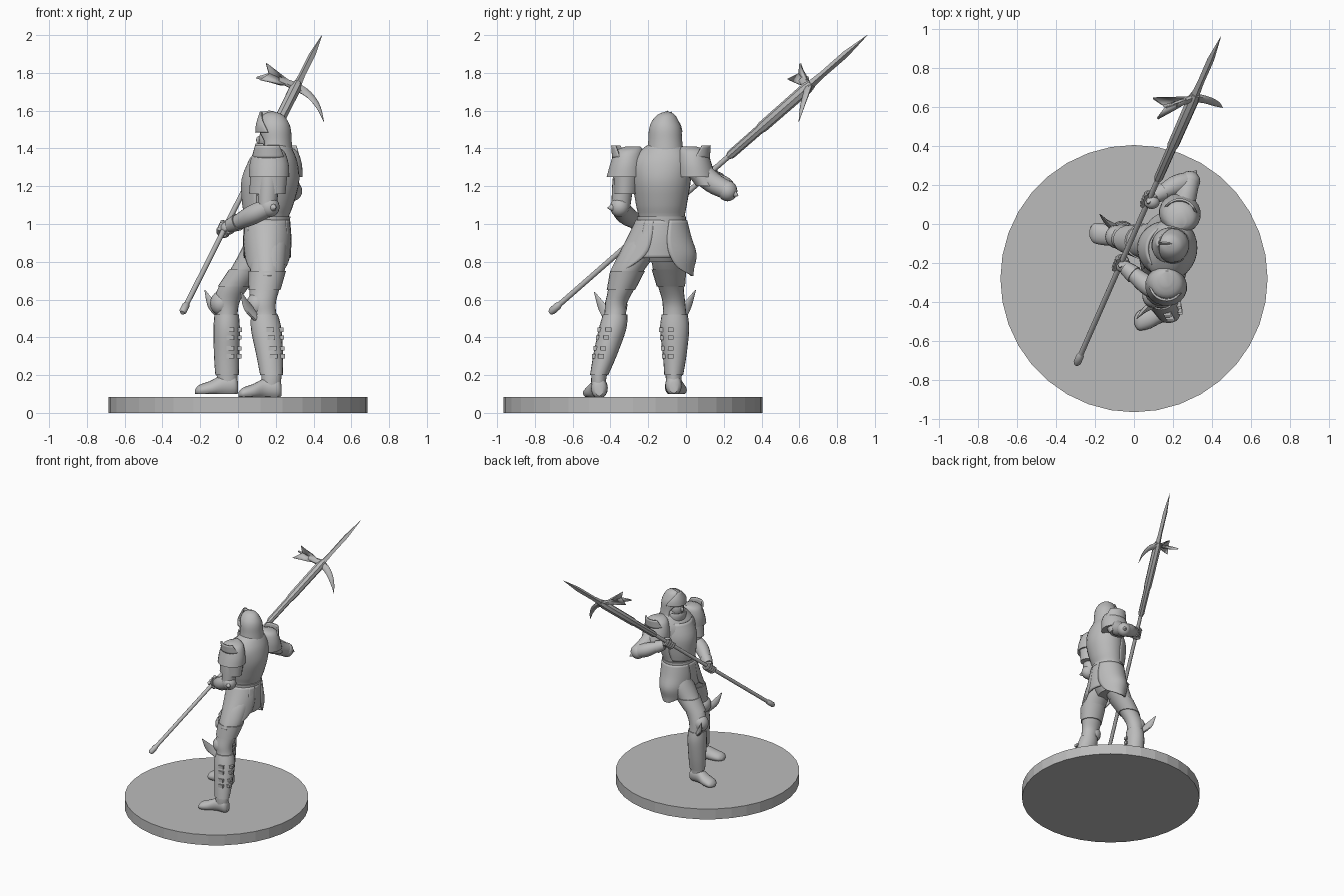
import bpy, bmesh, math
from mathutils import Vector

cube = bpy.data.objects.get("Cube")
if cube:
    bpy.data.objects.remove(cube, do_unlink=True)

steel = bpy.data.materials.new("plain_grey")
steel.use_nodes = True
grey = (0.5, 0.5, 0.5, 1)
steel.diffuse_color = grey
steel.node_tree.nodes["Principled BSDF"].inputs["Base Color"].default_value = grey

X, Y, Z = Vector((1, 0, 0)), Vector((0, 1, 0)), Vector((0, 0, 1))
YAW = Vector((0.97, -0.2, 0))      # the chest is turned a little
parts = []


def finish(name, bm, thick=0):
    bmesh.ops.recalc_face_normals(bm, faces=bm.faces)
    mesh = bpy.data.meshes.new(name)
    bm.to_mesh(mesh)
    bm.free()
    mesh.materials.append(steel)
    obj = bpy.data.objects.new(name, mesh)
    bpy.context.collection.objects.link(obj)
    if thick:
        mod = obj.modifiers.new("thickness", 'SOLIDIFY')
        mod.thickness, mod.offset = thick, 0
    parts.append(obj)
    return obj


def spline(rows, steps):
    """Smooth curve through every row of values."""
    out = []
    for i in range(len(rows) - 1):
        p0, p1, p2 = rows[max(i - 1, 0)], rows[i], rows[i + 1]
        p3 = rows[min(i + 2, len(rows) - 1)]
        for s in range(steps):
            t = s / steps
            out.append([b + t * (c - a) / 2 + t * t * (a - 2.5 * b + 2 * c - d / 2)
                        + t ** 3 * (1.5 * (b - c) + (d - a) / 2)
                        for a, b, c, d in zip(p0, p1, p2, p3)])
    return out + [list(rows[-1])]


def loft(name, rings, normal=None, ref=X, sides=20, steps=4, mid=0, floor=-1, thick=0.012):
    """Skin over rings (x, y, z, radius, radius, optional half arc in degrees)."""
    arc = len(rings[0]) > 5
    rows = spline(rings, steps)
    bm, loops = bmesh.new(), []
    for i, row in enumerate(rows):
        c = Vector(row[:3])
        n = normal or Vector(rows[min(i + 1, len(rows) - 1)][:3]) - Vector(rows[max(i - 1, 0)][:3])
        n = n.normalized()
        u = (ref - n * n.dot(ref)).normalized()
        v = n.cross(u)
        half = math.radians(min(row[5], 180)) if arc else math.pi
        loop = []
        for k in range(sides + arc):
            ang = math.radians(mid) - half + 2 * half * k / sides
            p = c + u * row[3] * math.cos(ang) + v * row[4] * math.sin(ang)
            p.z = max(p.z, floor)
            loop.append(bm.verts.new(p))
        loops.append(loop)
    for low, high in zip(loops, loops[1:]):
        for k in range(sides):
            j = (k + 1) % len(low)
            bm.faces.new((low[k], low[j], high[j], high[k]))
    if not arc:
        bm.faces.new(loops[0])
        bm.faces.new(loops[-1])
    return finish(name, bm, thick if arc else 0)


def ball(name, centre, size):
    bm = bmesh.new()
    bmesh.ops.create_uvsphere(bm, u_segments=16, v_segments=10, radius=1)
    for v in bm.verts:
        v.co = Vector(centre) + Vector([a * b for a, b in zip(v.co, size)])
    return finish(name, bm)


def plate(name, points, thick=0.012):
    bm = bmesh.new()
    vs = [bm.verts.new(p) for p in points]
    for a, b in zip(vs[1:], vs[2:]):
        bm.faces.new((vs[0], a, b))
    return finish(name, bm, thick)


def box(name, centre, size):
    bm = bmesh.new()
    bmesh.ops.create_cube(bm, size=1)
    for v in bm.verts:
        v.co = Vector(centre) + Vector([a * b for a, b in zip(v.co, size)])
    return finish(name, bm)


# Round base
bm = bmesh.new()
bmesh.ops.create_cone(bm, cap_ends=True, segments=36, radius1=0.685, radius2=0.685, depth=0.085)
bmesh.ops.translate(bm, verts=bm.verts, vec=(0, -0.28, 0.0425))
finish("base", bm)

# Legs: ankle to hip, with greaves, thigh plates, knee wings and strap buckles
trailing = [(.175, -.46, .13, .05, .04), (.177, -.46, .2, .053, .041), (.168, -.43, .3, .063, .055),
            (.15, -.39, .44, .074, .066), (.14, -.375, .52, .064, .058), (.13, -.37, .58, .07, .058),
            (.14, -.345, .65, .078, .068), (.155, -.31, .75, .092, .085), (.16, -.24, .87, .1, .1),
            (.16, -.2, .95, .1, .08)]
leading = [(-.055, -.065, .13, .05, .04), (-.058, -.065, .2, .055, .043), (-.06, -.06, .3, .06, .055),
           (-.06, -.06, .44, .063, .07), (-.06, -.06, .52, .058, .062), (-.06, -.065, .59, .07, .06),
           (-.02, -.08, .67, .08, .068), (.05, -.09, .76, .09, .085), (.12, -.09, .87, .1, .1),
           (.15, -.1, .95, .1, .08)]


def grow(rings, by):
    return [(x, y, z, a + by, b + by) for x, y, z, a, b in rings]


for name, rings, side, floor in (("trailing", trailing, -1, .085), ("leading", leading, 1, .1)):
    loft(name + "_leg", rings, Z)
    loft(name + "_greave", grow(rings[1:5], .007), Z)
    loft(name + "_thigh_plate", grow(rings[6:8], .007), Z)
    kx, ky, kz = rings[5][:3]
    ball(name + "_knee_cap", (kx - .03, ky, kz - .01), (.058, .06, .065))
    loft(name + "_knee_wing", [(kx - .02, ky + side * .035, kz - .09, .035, .02),
                               (kx - .07, ky + side * .065, kz - .03, .04, .014),
                               (kx - .115, ky + side * .115, kz + .06, .003, .002)],
         Z, ref=Vector((.7, -side * .7, 0)), sides=10)
    for i, ring in enumerate(spline(rings[2:4], 3)):
        x, y, z, a, b = ring
        box(name + "_buckle", (x + a, y - .02, z), (.035, .03, .022))
        box(name + "_strap", (x + .02, y - b - .002, z), (.04, .02, .025))
    # Foot, heel to toe
    ax, ay = rings[0][0], rings[0][1]
    lean = side * .5 - .5
    foot = [(.055, 0, .035, .022, .03), (.035, 0, .045, .04, .055), (-.03, 0, .045, .046, .055),
            (-.09, .02, .028, .055, .042), (-.15, .035, .018, .05, .03), (-.172, .035, .012, .02, .012)]
    loft(name + "_foot", [(ax + x, ay + y * (side if lean else .5), floor + z, a, b)
                          for x, y, z, a, b in foot], -X, ref=Y, floor=floor)

# Body
loft("torso", [(.155, -.14, .8, .06, .09), (.155, -.14, .88, .105, .135), (.155, -.13, 1.02, .11, .122),
               (.17, -.13, 1.1, .122, .135), (.185, -.13, 1.22, .138, .155), (.19, -.13, 1.32, .125, .16),
               (.2, -.12, 1.39, .09, .12), (.2, -.11, 1.44, .06, .06)], Z, ref=YAW, sides=28)
loft("belt", [(.155, -.13, 1.0, .12, .13), (.157, -.13, 1.04, .12, .13)], Z, sides=28)
loft("breastplate", [(.155, -.13, 1.05, .118, .115, 70), (.17, -.13, 1.13, .145, .13, 72),
                     (.18, -.13, 1.24, .155, .14, 65), (.19, -.13, 1.35, .12, .12, 50)],
     Z, ref=YAW, mid=180)
loft("collar", [(.2, -.11, 1.36, .085, .1), (.2, -.11, 1.41, .07, .075)], Z, ref=YAW)

# Skirt plates: long at the sides, short behind and in front
for name, mid in (("left_tasset", -90), ("right_tasset", 90)):
    loft(name, [(.155, -.13, 1.02, .118, .13, 72), (.155, -.14, .93, .124, .163, 76),
                (.155, -.15, .84, .122, .2, 72), (.155, -.175, .765, .115, .212, 50),
                (.155, -.185, .725, .1, .218, 12)], Z, mid=mid)
for name, mid in (("rear_skirt", 0), ("front_skirt", 180)):
    loft(name, [(.155, -.14, 1.02, .115, .13, 35), (.155, -.15, .92, .122, .15, 34),
                (.155, -.16, .82, .118, .16, 28)], Z, mid=mid)

# Shoulders: domed plate, lower lame and standing flange
for name, x, y, side in (("left", .165, -.31, -1), ("right", .235, .045, 1)):
    loft(name + "_pauldron", [(x, y - side * .03, 1.41, .03, .04), (x, y - side * .01, 1.385, .08, .075),
                              (x, y, 1.32, .104, .09), (x, y + side * .01, 1.25, .108, .1)], Z, ref=YAW)
    loft(name + "_shoulder_lame", [(x, y, 1.28, .1, .075), (x - .01, y + side * .005, 1.16, .098, .066)]
         if side < 0 else [(x, y + .02, 1.28, .085, .07), (x + .015, y + .07, 1.2, .07, .06)], Z, ref=YAW)
    loft(name + "_shoulder_flange", [(x, y, 1.35, .085, .075, 75), (x, y + side * .005, 1.415, .08, .075, 50)],
         Z, ref=YAW, mid=90 * side)

# Arms: upper arm, forearm, cuff and pointed elbow guard
arms = (("left", [(.165, -.32, 1.3), (.16, -.335, 1.2), (.155, -.345, 1.09)],
         [(.165, -.35, 1.09), (.08, -.32, 1.05), (0, -.26, 1.01), (-.045, -.225, .99)], (.2, -.415, 1.085)),
        ("right", [(.24, .05, 1.3), (.265, .14, 1.22), (.285, .215, 1.18)],
         [(.285, .22, 1.175), (.22, .2, 1.2), (.15, .165, 1.23), (.1, .14, 1.25)], (.32, .275, 1.15)))
for name, upper, fore, tip in arms:
    loft(name + "_upper_arm", [p + (r, r) for p, r in zip(upper, (.062, .056, .05))], ref=Y)
    loft(name + "_forearm", [p + (r, r) for p, r in zip(fore, (.048, .052, .04, .032))], ref=Z)
    loft(name + "_cuff", [fore[2] + (.047, .047), fore[3] + (.036, .036)], ref=Z, steps=2)
    ball(name + "_elbow_guard", fore[0], (.055, .052, .055))
    loft(name + "_elbow_point", [fore[0] + (.05, .045), tip + (.003, .003)], ref=Z, sides=10)

# Head, helmet and raised visor
ball("face", (.17, -.11, 1.445), (.06, .056, .075))
ball("nose", (.11, -.105, 1.445), (.014, .011, .02))
loft("chin_guard", [(.185, -.11, 1.35, .08, .08, 85), (.175, -.11, 1.4, .08, .075, 80),
                    (.17, -.11, 1.425, .072, .068, 70)], Z, ref=YAW, mid=180)
loft("helmet", [(.2, -.11, 1.375, .084, .093, 125), (.2, -.11, 1.44, .078, .084, 125),
                (.195, -.11, 1.5, .079, .08, 160), (.19, -.11, 1.54, .07, .066, 180),
                (.185, -.105, 1.575, .046, .04, 180), (.18, -.1, 1.59, .004, .004, 180)],
     Z, ref=YAW, sides=28)
loft("visor", [(.185, -.11, 1.485, .088, .086, 85), (.17, -.11, 1.53, .068, .074, 75),
               (.155, -.1, 1.592, .034, .02, 40)], Z, ref=YAW, mid=180)
loft("helmet_crest", [(.13, -.1, 1.575, .006, .02), (.18, -.1, 1.585, .008, .014),
                      (.23, -.11, 1.555, .006, .014)], ref=Y, sides=8)

# Polearm along one slanted line
butt, point = Vector((-.295, -.72, .53)), Vector((.445, .96, 2))
along = point - butt


def pole(name, stations, sides):
    loft(name, [tuple(butt + along * t) + (r, r) for t, r in stations], along, sides=sides, steps=1)


pole("shaft", [(.02, .014), (.6, .014)], 12)
pole("shaft_butt", [(0, .012), (.006, .02), (.025, .02), (.032, .014)], 12)
pole("socket", [(.562, .016), (.57, .024), (.66, .025), (.67, .03), (.81, .032), (.825, .024)], 8)
pole("top_spike", [(.81, .024), (.86, .017), (.93, .018), (1, .001)], 4)
hub = butt + along * .815
loft("hook", [tuple(hub) + (.028, .018), (.375, .635, 1.685, .024, .012),
              (.425, .615, 1.62, .016, .008), (.455, .597, 1.54, .001, .001)], ref=along, sides=8)
loft("blade_neck", [tuple(hub) + (.026, .018), (.215, .61, 1.765, .02, .01)], ref=along, sides=8)
notch = (.165, .6, 1.795)
top_tip, rear_tip, low_tip = (.15, .605, 1.85), (.097, .645, 1.775), (.12, .54, 1.765)
plate("blade_upper", [hub, (.23, .635, 1.785), top_tip, notch])
plate("blade_rear", [hub, notch, rear_tip, (.22, .63, 1.74)])
plate("blade_lower", [hub, notch, low_tip, (.22, .595, 1.74)])

# Hands gripping the shaft
d = along.normalized()
e = d.cross(Z).normalized()
f = d.cross(e)
for name, t in (("left", .305), ("right", .5)):
    grip = butt + along * t
    ball(name + "_palm", grip + e * .018, (.04, .036, .036))
    for i in range(4):
        c = grip + d * (i - 1.5) * .021
        path = [c + (e * math.cos(a) + f * math.sin(a)) * .027 for a in (0, 1, 2, 3, 4)]
        loft(name + "_finger", [tuple(p) + (.012, .012) for p in path], ref=d, sides=8, steps=2)
    loft(name + "_thumb", [tuple(grip + e * .02 - d * .03) + (.014, .014),
                           tuple(grip - f * .032 + d * .02) + (.01, .01)], ref=f, sides=8)

# Smooth shading with crisp edges
bpy.ops.object.select_all(action='DESELECT')
for obj in parts:
    obj.select_set(True)
bpy.context.view_layer.objects.active = parts[0]
bpy.ops.object.shade_smooth_by_angle(angle=math.radians(40))
for obj in parts[:1]:
    for face in obj.data.polygons:
        face.use_smooth = False
